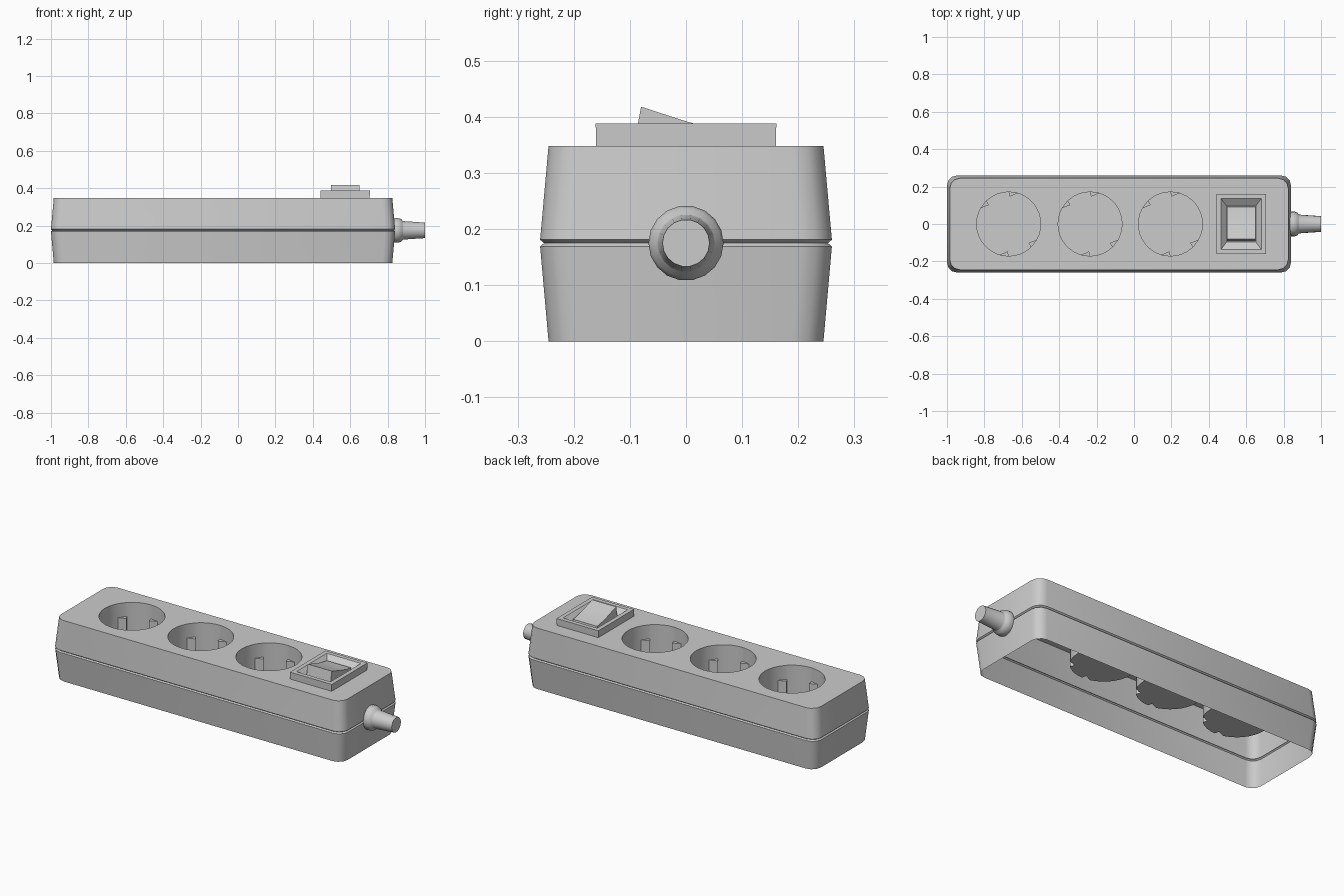
import bpy, bmesh, math
from mathutils import Vector

if "Cube" in bpy.data.objects:
    bpy.data.objects.remove(bpy.data.objects["Cube"])


def finish(bm, name, angle=35):
    bmesh.ops.remove_doubles(bm, verts=bm.verts, dist=0.0003)
    bmesh.ops.recalc_face_normals(bm, faces=bm.faces)
    mesh = bpy.data.meshes.new(name)
    bm.to_mesh(mesh)
    bm.free()
    ob = bpy.data.objects.new(name, mesh)
    bpy.context.collection.objects.link(ob)
    bpy.ops.object.select_all(action='DESELECT')
    bpy.context.view_layer.objects.active = ob
    ob.select_set(True)
    bpy.ops.object.shade_smooth_by_angle(angle=math.radians(angle))
    return ob


def ring(bm, pts):
    return [bm.verts.new(p) for p in pts]


def bridge(bm, a, b):
    n = len(a)
    for i in range(n):
        j = (i + 1) % n
        bm.faces.new((a[i], a[j], b[j], b[i]))


def loop_edges(bm, vs):
    out = []
    for i, v in enumerate(vs):
        w = vs[(i + 1) % len(vs)]
        out.append(bm.edges.get((v, w)) or bm.edges.new((v, w)))
    return out


def rounded_rect(cx, hx, hy, z, r, seg):
    pts = []
    for k, (sx, sy) in enumerate(((1, 1), (-1, 1), (-1, -1), (1, -1))):
        for i in range(seg + 1):
            a = math.radians(90 * (k + i / seg))
            pts.append((cx + sx * (hx - r) + r * math.cos(a),
                        sy * (hy - r) + r * math.sin(a), z))
    return pts


SOCKETS = (-0.67, -0.235, 0.195)
R, TOP, LEDGE, FLOOR = 0.171, 0.348, 0.268, 0.18

# Housing: open-bottomed shell with a seam groove and round holes on top
CX = -0.08
bm = bmesh.new()
levels = [(0.0, 0.0), (0.169, 0.015), (0.175, 0.008), (0.181, 0.015), (TOP, 0.0)]
rings = [ring(bm, rounded_rect(CX, 0.905 + d, 0.245 + d, z, 0.055, 3)) for z, d in levels]
for a, b in zip(rings, rings[1:]):
    bridge(bm, a, b)

# Socket outline: even circle steps, plus a wedge rib either side of each contact
ribs = []
for half in (0, 180):
    for tip, edge, start in ((136, 134, 150), (88, 90, 74)):
        ribs.append((tip + half, edge + half, start + half))
angles = {}
for a in range(0, 360, 10):
    if not any(min(r) - 2 < a < max(r) + 2 for r in ribs):
        angles[a] = R
for tip, edge, start in ribs:
    angles[tip], angles[edge], angles[start] = 0.146, R, R
outline = sorted(angles.items())


def socket_pts(cx, z, ribbed):
    pts = []
    for a, r in outline:
        r = r if ribbed else R
        t = math.radians(a)
        pts.append((cx + r * math.cos(t), r * math.sin(t), z))
    return pts


edges = loop_edges(bm, rings[-1])
for cx in SOCKETS:
    edges += loop_edges(bm, ring(bm, socket_pts(cx, TOP, False)))
bmesh.ops.triangle_fill(bm, edges=edges, use_beauty=True, use_dissolve=False, normal=Vector((0, 0, 1)))
finish(bm, "housing", 40)

# Socket wells: plain upper wall, ribbed lower wall and floor
for k, cx in enumerate(SOCKETS):
    bm = bmesh.new()
    loops = [ring(bm, socket_pts(cx, z, rib)) for z, rib in
             ((TOP, False), (LEDGE, False), (LEDGE, True), (FLOOR, True))]
    bridge(bm, loops[0], loops[1])
    bridge(bm, loops[2], loops[3])
    bm.faces.new(loops[3])
    # Rib tops
    index = {a: i for i, (a, r) in enumerate(outline)}
    for tip, edge, start in ribs:
        i, e, s = index[tip], index[edge], index[start]
        bm.faces.new((loops[2][i], loops[1][e], loops[1][i]))
        bm.faces.new((loops[2][i], loops[1][i], loops[1][s]))
    bmesh.ops.remove_doubles(bm, verts=bm.verts, dist=0.0003)
    bmesh.ops.recalc_face_normals(bm, faces=bm.faces)
    # Point the well surface inward and up
    bm.faces.ensure_lookup_table()
    floor = max(bm.faces, key=lambda f: len(f.verts))
    if floor.normal.z < 0:
        bmesh.ops.reverse_faces(bm, faces=bm.faces)
    mesh = bpy.data.meshes.new("socket_well")
    bm.to_mesh(mesh)
    bm.free()
    ob = bpy.data.objects.new(f"socket_well_{k + 1}", mesh)
    bpy.context.collection.objects.link(ob)
    bpy.ops.object.select_all(action='DESELECT')
    bpy.context.view_layer.objects.active = ob
    ob.select_set(True)
    bpy.ops.object.shade_smooth_by_angle(angle=math.radians(30))

# Switch frame: rim with a sloping recess
SX = 0.573
bm = bmesh.new()
frame = []
for hx, hy, z in ((0.131, 0.16, TOP - 0.004), (0.132, 0.161, 0.388),
                  (0.108, 0.137, 0.388), (0.078, 0.096, 0.358)):
    frame.append(ring(bm, [(SX + sx * hx, sy * hy, z)
                           for sx, sy in ((1, 1), (-1, 1), (-1, -1), (1, -1))]))
for a, b in zip(frame, frame[1:]):
    bridge(bm, a, b)
bm.faces.new(frame[-1])
finish(bm, "switch_frame", 30)

# Rocker: side profile extruded across x
profile = [(-0.092, 0.355), (-0.08, 0.418), (-0.04, 0.405), (0.0, 0.392),
           (0.045, 0.380), (0.092, 0.372), (0.094, 0.355)]
bm = bmesh.new()
sides = [ring(bm, [(SX + s * 0.076, y, z) for y, z in profile]) for s in (-1, 1)]
bridge(bm, *sides)
for s in sides:
    bm.faces.new(s)
finish(bm, "switch_rocker", 30)

# Cable gland and strain relief, lathed about x
bm = bmesh.new()
N = 18
lathe = []
for x, r in ((0.82, 0.062), (0.835, 0.067), (0.855, 0.067), (0.872, 0.062),
             (0.88, 0.052), (0.885, 0.05), (1.0, 0.042)):
    lathe.append(ring(bm, [(x, r * math.cos(2 * math.pi * i / N),
                            0.175 + r * math.sin(2 * math.pi * i / N)) for i in range(N)]))
for a, b in zip(lathe, lathe[1:]):
    bridge(bm, a, b)
bm.faces.new(lathe[0])
bm.faces.new(lathe[-1])
finish(bm, "cable_gland", 40)
